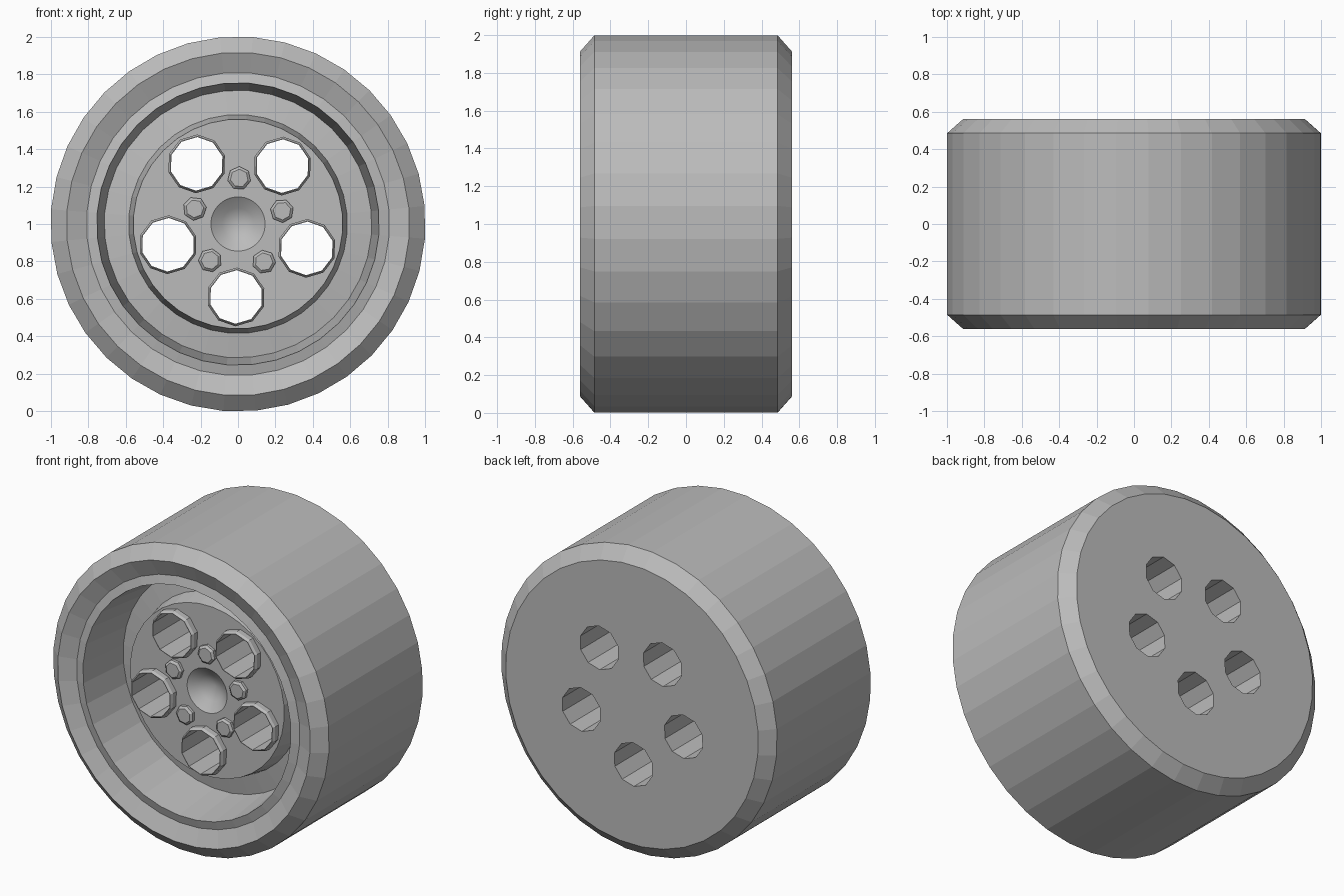
import bpy, bmesh, math

default = bpy.data.objects.get("Cube")
if default:
    bpy.data.objects.remove(default, do_unlink=True)

# Single flat colour
GREY = (0.5, 0.5, 0.5, 1.0)
mat = bpy.data.materials.new("plain grey")
mat.use_nodes = True
mat.diffuse_color = GREY
mat.node_tree.nodes["Principled BSDF"].inputs["Base Color"].default_value = GREY


def lathe(bm, profile, sides, cx=0.0, cz=1.0, turn=0.0, closed=False):
    """Spin (radius, y) points around a y-directed axis through (cx, cz)."""
    rings = []
    for r, y in profile:
        if r == 0:
            rings.append([bm.verts.new((cx, y, cz))] * sides)
            continue
        angles = [turn + math.tau * i / sides for i in range(sides)]
        rings.append([bm.verts.new((cx + r * math.cos(a), y, cz + r * math.sin(a)))
                      for a in angles])
    pairs = list(zip(rings, rings[1:]))
    if closed:
        pairs.append((rings[-1], rings[0]))
    for a, b in pairs:
        for i in range(sides):
            j = (i + 1) % sides
            corners = list(dict.fromkeys((a[i], a[j], b[j], b[i])))
            bm.faces.new(corners)


def finish(bm, name):
    bmesh.ops.recalc_face_normals(bm, faces=bm.faces[:])
    mesh = bpy.data.meshes.new(name)
    bm.to_mesh(mesh)
    bm.free()
    mesh.materials.append(mat)
    obj = bpy.data.objects.new(name, mesh)
    bpy.context.collection.objects.link(obj)
    return obj


def around(radius, start):
    """Five evenly spaced places around the hub."""
    for k in range(5):
        a = math.radians(start + 72 * k)
        yield a, radius * math.cos(a), 1 + radius * math.sin(a)


DISC = -0.32      # front plane of the hub disc
HOLE = 0.143      # radius of the through holes
HOLE_START, NUT_START = -91.5, 88.5

# Wheel body: dished hub, rim well, rim lip, tyre and closed back
bm = bmesh.new()
lathe(bm, [(0, -0.235), (0.085, -0.275), (0.145, DISC), (0.56, DISC),
           (0.585, -0.19), (0.715, -0.17), (0.755, -0.53), (0.81, -0.515),
           (0.917, -0.56), (1.002, -0.485), (1.002, 0.485), (0.917, 0.56),
           (0, 0.56)], 36, turn=math.radians(5.5))
bmesh.ops.recalc_face_normals(bm, faces=bm.faces[:])
for f in bm.faces:
    c = f.calc_center_median()
    f.smooth = c.y < 0 and math.hypot(c.x, c.z - 1) < 0.13
for e in bm.edges:
    e.smooth = e.calc_face_angle(0) < math.radians(20)
wheel = finish(bm, "wheel_body")

# Through holes
bm = bmesh.new()
for a, x, z in around(0.39, HOLE_START):
    lathe(bm, [(0, -0.5), (HOLE, -0.5), (HOLE, 0.7), (0, 0.7)], 10, x, z, a)
cutter = finish(bm, "hole_cutter")
cutter.hide_render = True

cut = wheel.modifiers.new("holes", 'BOOLEAN')
cut.operation = 'DIFFERENCE'
cut.solver = 'EXACT'
cut.object = cutter
bpy.context.view_layer.objects.active = wheel
wheel.select_set(True)
bpy.ops.object.modifier_apply(modifier=cut.name)
bpy.data.objects.remove(cutter, do_unlink=True)

# Raised collars around the holes
bm = bmesh.new()
for a, x, z in around(0.39, HOLE_START):
    lathe(bm, [(HOLE, DISC + 0.01), (HOLE, DISC - 0.05), (0.147, DISC - 0.05),
               (0.157, DISC - 0.035), (0.157, DISC + 0.01)], 10, x, z, a, closed=True)
finish(bm, "hole_collars")

# Wheel nuts between the holes
bm = bmesh.new()
for a, x, z in around(0.245, NUT_START):
    lathe(bm, [(0, DISC - 0.03), (0.048, DISC - 0.03), (0.063, DISC - 0.018),
               (0.063, DISC + 0.01), (0, DISC + 0.01)], 7, x, z, a)
finish(bm, "wheel_nuts")
